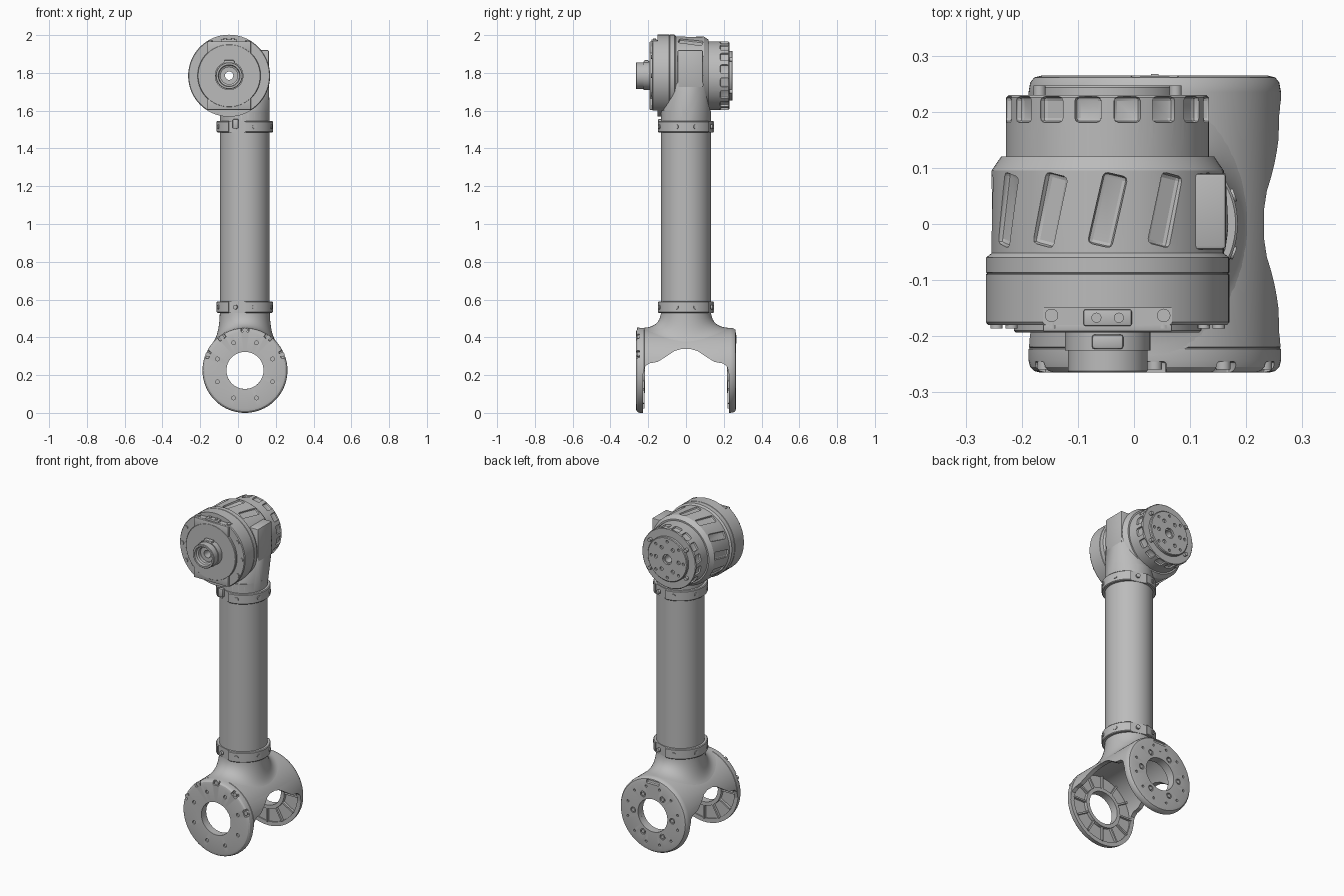
import bpy, bmesh, math
from mathutils import Matrix, Vector

if "Cube" in bpy.data.objects:
    bpy.data.objects.remove(bpy.data.objects["Cube"])

gray = bpy.data.materials.new("machined gray")
gray.use_nodes = True
gray.diffuse_color = (0.5, 0.5, 0.5, 1)
gray.node_tree.nodes["Principled BSDF"].inputs["Base Color"].default_value = (0.5, 0.5, 0.5, 1)

HEAD = Vector((-0.047, 0, 1.785))   # axis of the upper joint
YOKE = Vector((0.037, 0, 0.225))    # axis of the lower fork
TUBE = Vector((0.036, 0, 0))        # axis of the arm
TO_Y = Matrix.Rotation(-math.pi / 2, 4, 'X')


def T(*p):
    return Matrix.Translation(p)


def rot(deg, axis):
    return Matrix.Rotation(math.radians(deg), 4, axis)


def finish(name, bm, smooth=True):
    bmesh.ops.recalc_face_normals(bm, faces=bm.faces)
    me = bpy.data.meshes.new(name)
    bm.to_mesh(me)
    bm.free()
    me.materials.append(gray)
    ob = bpy.data.objects.new(name, me)
    bpy.context.collection.objects.link(ob)
    if smooth:
        shade(ob)
    return ob


def shade(ob):
    bpy.ops.object.select_all(action='DESELECT')
    ob.select_set(True)
    bpy.context.view_layer.objects.active = ob
    bpy.ops.object.shade_smooth_by_angle(angle=math.radians(30))


def cut(ob, bm):
    cutter = finish("cutter", bm, False)
    cutter.hide_render = True
    mod = ob.modifiers.new("cut", 'BOOLEAN')
    mod.operation, mod.object, mod.solver = 'DIFFERENCE', cutter, 'EXACT'
    bpy.context.view_layer.objects.active = ob
    bpy.ops.object.modifier_apply(modifier=mod.name)
    bpy.data.objects.remove(cutter)
    shade(ob)


def lathe(name, profile, matrix, seg=72):
    """Revolve a closed (radius, height) outline that leaves a bore."""
    bm = bmesh.new()
    rings = []
    for r, h in profile:
        rings.append([bm.verts.new(matrix @ Vector((r * math.cos(a), r * math.sin(a), h)))
                      for a in (2 * math.pi * i / seg for i in range(seg))])
    for k, ring in enumerate(rings):
        nxt = rings[(k + 1) % len(rings)]
        for i in range(seg):
            j = (i + 1) % seg
            bm.faces.new((ring[i], ring[j], nxt[j], nxt[i]))
    return finish(name, bm)


def box(bm, matrix, size, bevel=0):
    vs = bmesh.ops.create_cube(bm, size=1, matrix=matrix @ Matrix.Diagonal((*size, 1)))["verts"]
    if bevel:
        edges = list({e for v in vs for e in v.link_edges})
        bmesh.ops.bevel(bm, geom=edges, offset=bevel, segments=2, profile=0.5, affect='EDGES')


def peg(bm, matrix, r, h, seg=16):
    bmesh.ops.create_cone(bm, cap_ends=True, segments=seg, radius1=r, radius2=r, depth=h, matrix=matrix)


def around(centre, deg, y, radius):
    """Frame on a circle about a y axis; local z points outward, 0 degrees is up."""
    return T(*centre) @ rot(deg, 'Y') @ T(0, y, radius)


def pegs(bm, centre, angles, y, radius, r, h):
    for a in angles:
        peg(bm, around(centre, a, y, radius) @ TO_Y, r, h)


def every(step, start=0):
    return [start + step * i for i in range(round(360 / step))]


# Arm tube and its two clamp collars
lathe("arm_tube", [(0.1, 0.5), (0.132, 0.5), (0.132, 1.6), (0.1, 1.6)], T(*TUBE))
for label, z in (("lower", 0.56), ("upper", 1.515)):
    collar = lathe(label + "_collar", [(0.12, -0.03), (0.145, -0.03), (0.149, -0.026), (0.149, 0.026),
                                       (0.145, 0.03), (0.12, 0.03)], T(TUBE.x, 0, z))
    bm = bmesh.new()
    for a in (-107, 73):
        box(bm, T(TUBE.x, 0, z) @ rot(a, 'Z') @ T(0.165, 0, 0), (0.06, 0.095, 0.1))
    cut(collar, bm)
    bm = bmesh.new()
    for a in every(90):
        for d in (-20, 20):
            m = T(TUBE.x, 0, z) @ rot(a + d, 'Z') @ T(0.147, 0, 0) @ rot(90, 'Y')
            peg(bm, m, 0.012, 0.012)
    finish(label + "_collar_bolts", bm)
bm = bmesh.new()
box(bm, T(-0.013, -0.138, 1.53), (0.03, 0.02, 0.05), 0.004)
finish("collar_key", bm)

# Upper neck: round base tapering into the side block
bm = bmesh.new()
for z in (1.54, 1.585):
    for a in every(7.5):
        p = rot(a, 'Z') @ Vector((0.132, 0, 0))
        bm.verts.new((p.x + TUBE.x, p.y, z))
for x in (-0.05, 0.163):
    for y in (-0.045, 0.09):
        bm.verts.new((x, y, 1.75))
bmesh.ops.convex_hull(bm, input=bm.verts)
finish("upper_neck", bm)
bm = bmesh.new()
box(bm, T(0.082, 0.0225, 1.82), (0.164, 0.135, 0.2), 0.006)
finish("side_block", bm)

# Upper joint housing, bored through
housing = lathe("joint_housing", [
    (0.022, -0.18), (0.213, -0.18), (0.217, -0.175), (0.217, -0.09), (0.215, -0.088), (0.217, -0.086),
    (0.217, -0.06), (0.207, -0.052), (0.207, 0.095), (0.19, 0.12), (0.181, 0.12), (0.181, 0.225),
    (0.176, 0.23), (0.022, 0.23)], T(*HEAD) @ TO_Y, 96)
bm = bmesh.new()
for a in every(30):          # slanted weight-saving pockets
    box(bm, around(HEAD, a, 0.025, 0.21) @ rot(-13, 'Z'), (0.044, 0.13, 0.03), 0.008)
for a in every(22.5, 11.25):  # square pockets on the rear rim
    box(bm, around(HEAD, a, 0.204, 0.183), (0.048, 0.046, 0.03), 0.008)
for a in (0, 180):           # flats at the front edge
    box(bm, around(HEAD, a, -0.17, 0.205), (0.23, 0.04, 0.046))
cut(housing, bm)

# Front cover with upper and lower tabs
cover = lathe("front_cover", [(0.022, -0.193), (0.164, -0.193), (0.167, -0.19), (0.167, -0.17),
                              (0.022, -0.17)], T(*HEAD) @ TO_Y)
bm = bmesh.new()
for a in (0, 180):
    box(bm, around(HEAD, a, -0.182, 0.145), (0.23, 0.02, 0.072), 0.003)
finish("cover_tabs", bm)
bm = bmesh.new()
pegs(bm, HEAD, [a for a in every(30) if a % 180], -0.181, 0.198, 0.011, 0.01)
for x in (-0.1, 0.1):
    peg(bm, T(HEAD.x + x, -0.163, 1.966), 0.012, 0.012)
finish("cover_bolts", bm)
bm = bmesh.new()
box(bm, T(HEAD.x, -0.167, 1.97), (0.086, 0.03, 0.016), 0.004)
for x in (-0.02, 0.02):
    peg(bm, T(HEAD.x + x, -0.167, 1.979), 0.009, 0.006)
finish("top_connector", bm)

# Hollow spigot at the front
lathe("front_spigot", [(0.022, -0.225), (0.045, -0.225), (0.045, -0.245), (0.055, -0.25), (0.058, -0.265),
                       (0.068, -0.265), (0.071, -0.262), (0.071, -0.225), (0.076, -0.225),
                       (0.076, -0.185), (0.022, -0.185)], T(*HEAD) @ TO_Y, 48)
bm = bmesh.new()
box(bm, around(HEAD, 0, -0.21, 0.07), (0.056, 0.026, 0.024), 0.005)
finish("spigot_key", bm)

# Rear output flange
flange = lathe("rear_flange", [(0.022, 0.22), (0.132, 0.22), (0.132, 0.243), (0.128, 0.247), (0.03, 0.247),
                               (0.03, 0.235), (0.022, 0.235)], T(*HEAD) @ TO_Y)
bm = bmesh.new()
pegs(bm, HEAD, every(60, 30), 0.247, 0.075, 0.011, 0.02)
pegs(bm, HEAD, every(45), 0.247, 0.108, 0.008, 0.02)
cut(flange, bm)
bm = bmesh.new()
pegs(bm, HEAD, (-55, 55, 125, 235), 0.237, 0.148, 0.011, 0.02)
finish("flange_pins", bm)

# Lower fork: hollow drum opened from below by an arch
fork = lathe("fork_shell", [
    (0.098, -0.262), (0.203, -0.265), (0.215, -0.262), (0.222, -0.255), (0.225, -0.243), (0.225, -0.223),
    (0.223, -0.221), (0.225, -0.219), (0.225, 0.235), (0.222, 0.252), (0.215, 0.261), (0.2, 0.265),
    (0.098, 0.265), (0.098, 0.235), (0.2, 0.235), (0.2, -0.235), (0.098, -0.235)], T(*YOKE) @ TO_Y, 96)
half = [(0.228, -0.1), (0.228, 0.2), (0.218, 0.245), (0.195, 0.262), (0.15, 0.27),
        (0.11, 0.295), (0.06, 0.328), (0.025, 0.338)]
arch = half + [(-y, z) for y, z in reversed(half)]
bm = bmesh.new()
face = bm.faces.new([bm.verts.new((-0.4, y, z)) for y, z in arch])
ext = bmesh.ops.extrude_face_region(bm, geom=[face])["geom"]
bmesh.ops.translate(bm, verts=[v for v in ext if isinstance(v, bmesh.types.BMVert)], vec=(0.8, 0, 0))
cut(fork, bm)
lugs = (-67, -35, 0, 35, 67)
bm = bmesh.new()
for a in lugs:               # bolt pockets on the front rim
    box(bm, around(YOKE, a, -0.265, 0.22), (0.042, 0.04, 0.036), 0.006)
pegs(bm, YOKE, every(45, 22.5), -0.265, 0.158, 0.01, 0.02)
pegs(bm, YOKE, every(30, 15), 0.265, 0.172, 0.007, 0.02)
pegs(bm, YOKE, every(60, 30), 0.265, 0.13, 0.017, 0.016)
box(bm, around(YOKE, 0, 0.265, 0.198), (0.085, 0.03, 0.02), 0.006)
cut(fork, bm)
bm = bmesh.new()
pegs(bm, YOKE, lugs, -0.252, 0.213, 0.013, 0.014)
pegs(bm, YOKE, every(60, 30), 0.26, 0.13, 0.011, 0.008)
box(bm, around(YOKE, 0, 0.264, 0.165), (0.014, 0.006, 0.045))
finish("fork_bolts", bm)

# Inner hubs and ribs of the fork legs
for label, s in (("front", -1), ("rear", 1)):
    lathe(label + "_hub", [(0.098, s * 0.24), (0.12, s * 0.24), (0.12, s * 0.216), (0.098, s * 0.216)],
          T(*YOKE) @ TO_Y)
    bm = bmesh.new()
    for a in every(30):
        box(bm, around(YOKE, a, s * 0.23, 0.16), (0.01, 0.018, 0.086))
    finish(label + "_ribs", bm)

# Flared neck blending the tube into the fork drum
bm = bmesh.new()
rows, seg = 10, 72
grid = []
for i in range(seg):
    a = 2 * math.pi * i / seg
    c, s = math.cos(a), math.sin(a)
    drum = math.sqrt(0.225 ** 2 - (0.17 * c) ** 2)
    top = Vector((0.132 * c, 0.132 * s, 0.54))
    low = Vector((0.17 * c, 0.235 * s, YOKE.z + drum))
    mid = Vector((0.134 * c, 0.134 * s, low.z + 0.17 * c / drum * 0.036 * c))
    grid.append([bm.verts.new(top * (1 - t) ** 2 + mid * 2 * t * (1 - t) + low * t * t + TUBE)
                 for t in (k / rows for k in range(rows + 1))])
for i in range(seg):
    g, n = grid[i], grid[(i + 1) % seg]
    for k in range(rows):
        bm.faces.new((g[k], g[k + 1], n[k + 1], n[k]))
finish("fork_neck", bm)
